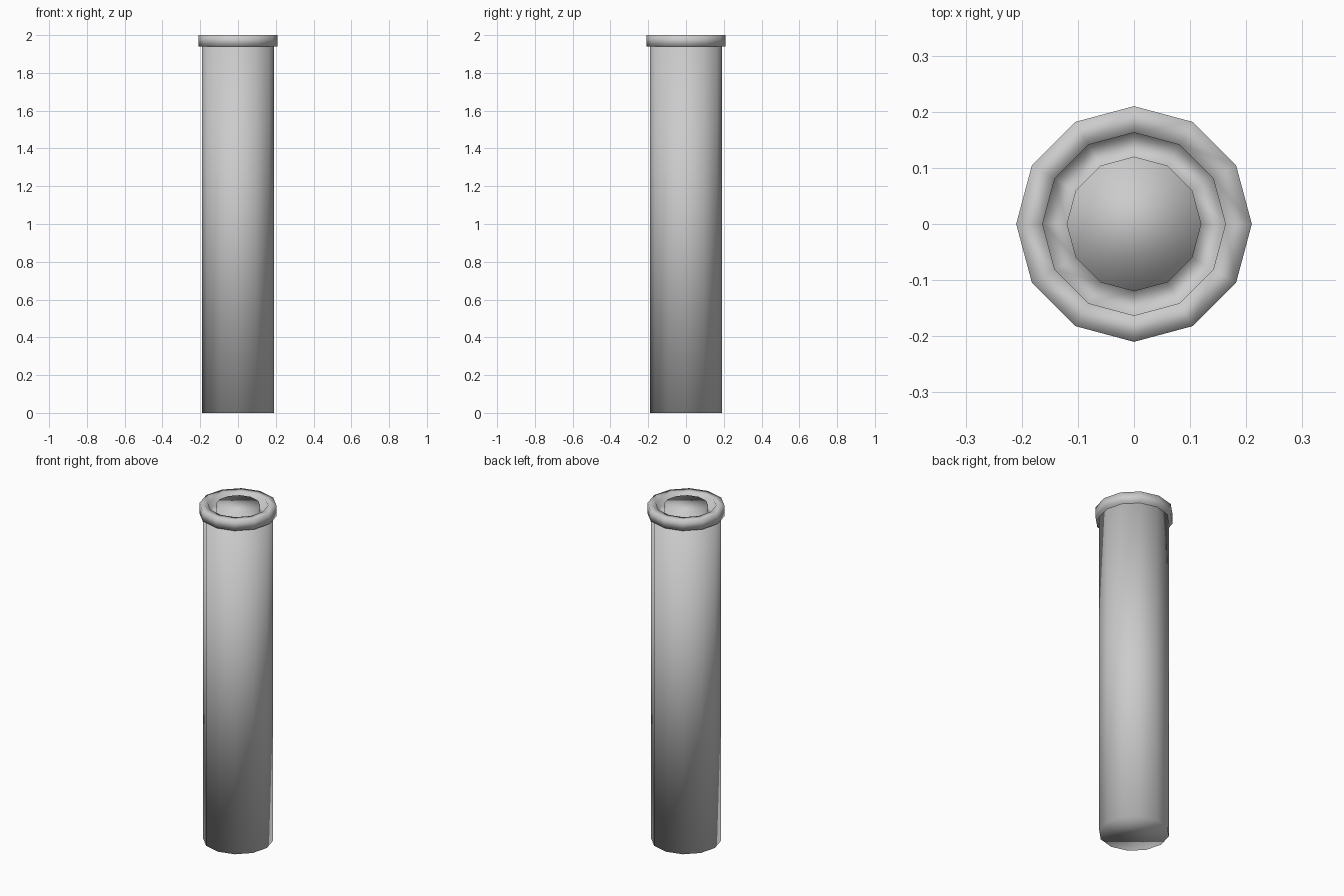
import bpy, bmesh
from math import cos, sin, tau

if "Cube" in bpy.data.objects:
    bpy.data.objects.remove(bpy.data.objects["Cube"])

SIDES = 12


def lathe(name, points):
    """Smooth, capped solid of revolution from (radius, height) points."""
    bm = bmesh.new()
    rings = [[bm.verts.new((r * cos(tau * i / SIDES), r * sin(tau * i / SIDES), z))
              for i in range(SIDES)] for r, z in points]
    for low, high in zip(rings, rings[1:]):
        for i in range(SIDES):
            j = (i + 1) % SIDES
            bm.faces.new((low[i], low[j], high[j], high[i]))
    bm.faces.new(rings[0][::-1])
    bm.faces.new(rings[-1])
    for face in bm.faces:
        face.smooth = True
    mesh = bpy.data.meshes.new(name)
    bm.to_mesh(mesh)
    bm.free()
    obj = bpy.data.objects.new(name, mesh)
    bpy.context.collection.objects.link(obj)
    return obj


# Plain shaft, closed at both ends
lathe("shaft", [(0.19, 0.0), (0.19, 1.94)])

# Head: outer rim, groove and central plug
lathe("rim_head", [
    (0.21, 1.94), (0.21, 2.0),
    (0.163, 2.0), (0.163, 1.94 + 0.002),
    (0.12, 1.94 + 0.002), (0.12, 2.0),
])
